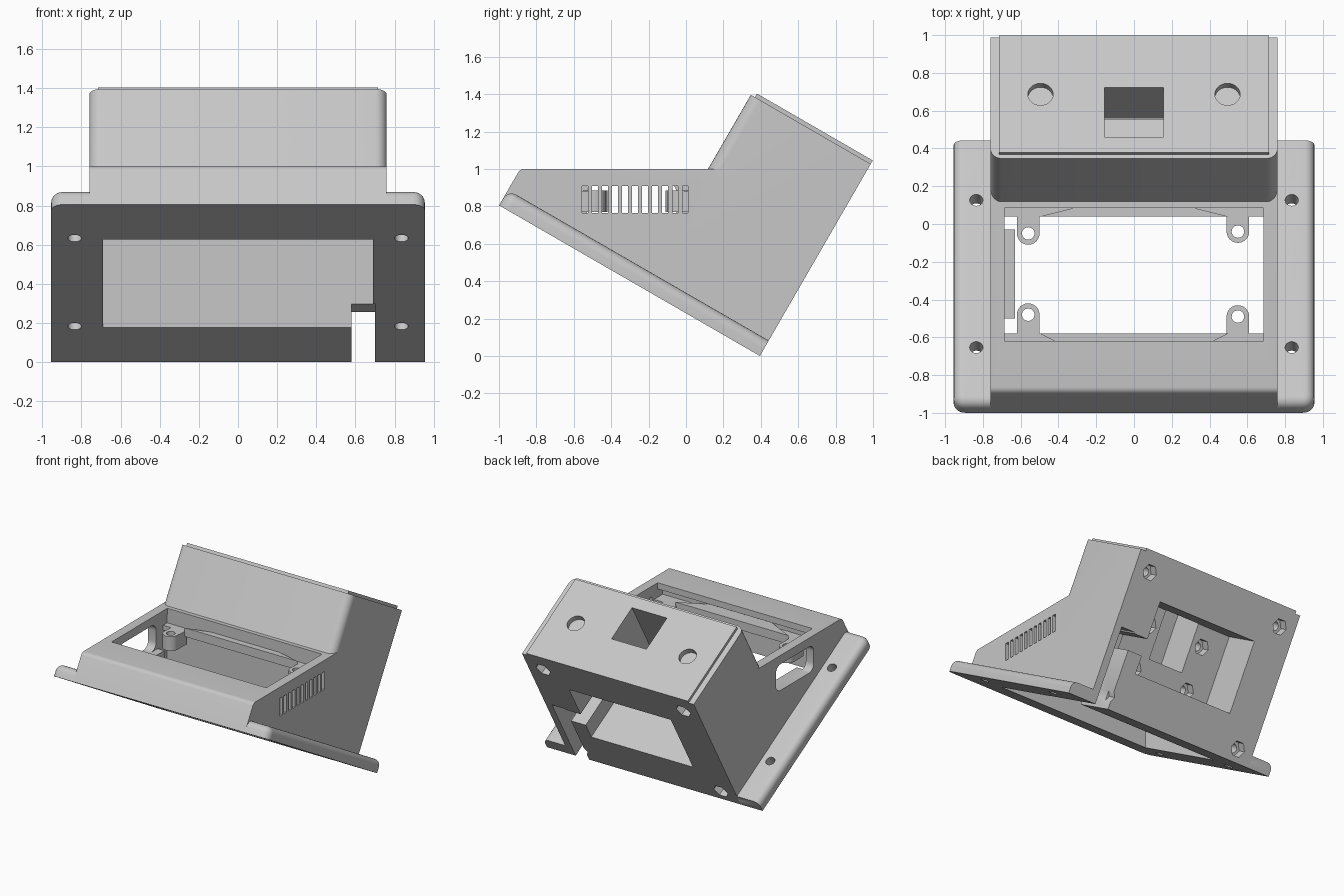
import bpy, bmesh, math
from mathutils import Matrix, Vector

if "Cube" in bpy.data.objects:
    bpy.data.objects.remove(bpy.data.objects["Cube"])

# One plain plastic colour
GREY = (0.57, 0.57, 0.57, 1)
plastic = bpy.data.materials.new("light grey plastic")
plastic.use_nodes = True
plastic.diffuse_color = GREY
plastic.node_tree.nodes["Principled BSDF"].inputs["Base Color"].default_value = GREY

# The case leans back: local y runs along the base, local z off the base
LEAN = Matrix.Translation((0, 0.395, 0)) @ Matrix.Rotation(math.radians(-30), 4, 'X')
FLAT = Matrix.Identity(4)


def fillet(points, steps=6):
    """Round each corner given as (a, b, radius)."""
    out = []
    for i, p in enumerate(points):
        c = Vector(p[:2])
        r = p[2] if len(p) > 2 else 0
        if not r:
            out.append(tuple(c))
            continue
        d0 = (Vector(points[i - 1][:2]) - c).normalized()
        d1 = (Vector(points[(i + 1) % len(points)][:2]) - c).normalized()
        half = d0.angle(d1) / 2
        mid = c + (d0 + d1).normalized() * r / math.sin(half)
        start = c + d0 * r / math.tan(half) - mid
        end = c + d1 * r / math.tan(half) - mid
        for k in range(steps + 1):
            v = start.lerp(end, k / steps)
            # equal angles along the arc
            a = start.angle(end)
            t = k / steps
            v = (start * math.sin((1 - t) * a) + end * math.sin(t * a)) / math.sin(a)
            out.append(tuple(mid + v))
    return out


def prism(name, points, axis, lo, hi, frame=FLAT, round_top=0):
    """Extrude a 2D outline along an axis."""
    place = {'x': lambda a, b, t: (t, a, b),
             'y': lambda a, b, t: (a, t, b),
             'z': lambda a, b, t: (a, b, t)}[axis]
    bm = bmesh.new()
    outline = fillet(points)
    low = [bm.verts.new(place(a, b, lo)) for a, b in outline]
    high = [bm.verts.new(place(a, b, hi)) for a, b in outline]
    bm.faces.new(low)
    bm.faces.new(high)
    n = len(low)
    for i in range(n):
        bm.faces.new((low[i], low[(i + 1) % n], high[(i + 1) % n], high[i]))
    bmesh.ops.recalc_face_normals(bm, faces=bm.faces)
    if round_top:
        edges = [e for e in bm.edges if all(v.co.z > hi - 1e-4 for v in e.verts)
                 and not all(v.co.y > -1e-4 for v in e.verts)]
        bmesh.ops.bevel(bm, geom=edges, offset=round_top, segments=5,
                        profile=0.5, affect='EDGES', clamp_overlap=True)
    mesh = bpy.data.meshes.new(name)
    bm.transform(frame)
    bm.to_mesh(mesh)
    bm.free()
    mesh.materials.append(plastic)
    ob = bpy.data.objects.new(name, mesh)
    bpy.context.collection.objects.link(ob)
    return ob


def box(name, x, y, z, frame=FLAT):
    return prism(name, [(x[0], y[0]), (x[1], y[0]), (x[1], y[1]), (x[0], y[1])],
                 'z', z[0], z[1], frame)


def disc(a, b, r, sides=24, turn=0.0):
    step = 2 * math.pi / sides
    return [(a + r * math.cos(i * step + turn), b + r * math.sin(i * step + turn))
            for i in range(sides)]


def combine(target, tool, operation):
    tool.hide_render = True
    mod = target.modifiers.new("join", 'BOOLEAN')
    mod.operation, mod.solver, mod.object = operation, 'EXACT', tool
    bpy.context.view_layer.objects.active = target
    bpy.ops.object.modifier_apply(modifier=mod.name)
    bpy.data.objects.remove(tool)


def cut(tool, target=None):
    combine(target or case, tool, 'DIFFERENCE')


# Case: wedge body, tall rear housing, mounting flange and raised lid
case = prism("case", [(-1.61, 0), (-1.61, 0.225, 0.04), (-0.68, 0.762), (0, 0.762), (0, 0)],
             'x', -0.76, 0.76, LEAN)
combine(case, prism("housing", [(-0.76, 0), (-0.76, -0.74, 0.06), (0.76, -0.74, 0.06), (0.76, 0)],
                    'z', 0.05, 1.185, LEAN), 'UNION')
combine(case, prism("flange", [(-0.955, 0), (-0.955, -1.61, 0.06), (0.955, -1.61, 0.06), (0.955, 0)],
                    'z', 0, 0.095, LEAN, 0.05), 'UNION')
combine(case, box("lid", (-0.715, 0.715), (-0.715, 0), (1.15, 1.207), LEAN), 'UNION')

# Display bay and the opening above it
cut(box("bay", (-0.69, 0.69), (-0.69, 0.09), (-0.2, 0.95)))
cut(box("display_opening", (-0.685, 0.685), (-0.62, 0.085), (0.9, 1.2)))

# Rear socket pocket, shaft to the lid and cable passage
cut(box("pocket", (-0.45, 0.45), (-0.33, 0.1), (0.32, 0.88), LEAN))
cut(box("shaft", (-0.155, 0.155), (-0.62, -0.32), (0.5, 1.3), LEAN))
cut(box("cable_slot", (0.58, 0.7), (-0.33, 0.1), (-0.1, 0.6), LEAN))
cut(box("cable_link", (0.4, 0.69), (-0.32, 0.1), (0.46, 0.59), LEAN))
cut(box("cable_exit", (0.58, 0.7), (-0.6, -0.3), (-0.1, 0.104), LEAN))

for side in (-1, 1):
    # Shallow round recesses in the lid
    cut(prism("lid_recess", disc(side * 0.495, -0.36, 0.067), 'z', 1.165, 1.3, LEAN))
    # Flange screw holes
    for along in (-1.265, -0.365):
        cut(prism("screw_hole", disc(side * 0.835, along, 0.035), 'z', -0.1, 0.2, LEAN))
    # Nut traps on the rear face and inside the pocket
    for x, heights, face in ((0.62, (0.1, 1.05), 0), (0.25, (0.39, 0.73), -0.33)):
        for h in heights:
            cut(prism("nut_trap", disc(side * x, h, 0.062, 6), 'y', face - 0.07, face + 0.02, LEAN))
            cut(prism("bolt_hole", disc(side * x, h, 0.035), 'y', face - 0.15, face - 0.05, LEAN))

# Vent slots on the left wall, rounded port window on the right wall
for i in range(11):
    y = -0.555 + i * 0.0535
    cut(box("vent", (0.6, 0.8), (y, y + 0.03), (0.765, 0.91)))
cut(prism("port_window", [(-0.53, 0.72, 0.06), (-0.05, 0.72, 0.06),
                          (-0.05, 0.93, 0.06), (-0.53, 0.93, 0.06)], 'x', -0.8, -0.65))

# Ledges inside the bay, with a tapered rib on each
parts = [case]
for name, wall, lip in (("rear", 0.1, 0.04), ("front", -0.7, -0.58)):
    parts.append(box(name + "_ledge", (-0.69, 0.69), sorted((wall, lip)), (0.84, 0.88)))
    parts.append(prism(name + "_rib", [(-0.5, lip), (0.5, lip), (0.26, wall), (-0.26, wall)],
                       'z', 0.875, 0.91))
parts.append(box("port_sill", (-0.7, -0.63), (-0.5, -0.03), (0.66, 0.72)))

# Screen standoffs with brackets to the ledges
for x, y, lip in ((-0.56, -0.05, 0.06), (0.55, -0.04, 0.06),
                  (-0.56, -0.48, -0.6), (0.55, -0.49, -0.6)):
    post = prism("standoff", disc(x, y, 0.06), 'z', 0.77, 0.885)
    combine(post, box("bracket", (x - 0.06, x + 0.06), sorted((y, lip)), (0.77, 0.882)), 'UNION')
    cut(prism("post_hole", disc(x, y, 0.033), 'z', 0.7, 1), post)
    cut(prism("post_nut", disc(x, y, 0.05, 6), 'z', 0.7, 0.81), post)
    parts.append(post)

# Smooth the rounded edges, keep the rest crisp
for ob in bpy.context.view_layer.objects:
    ob.select_set(ob in parts)
bpy.context.view_layer.objects.active = case
bpy.ops.object.shade_smooth_by_angle(angle=math.radians(30))
